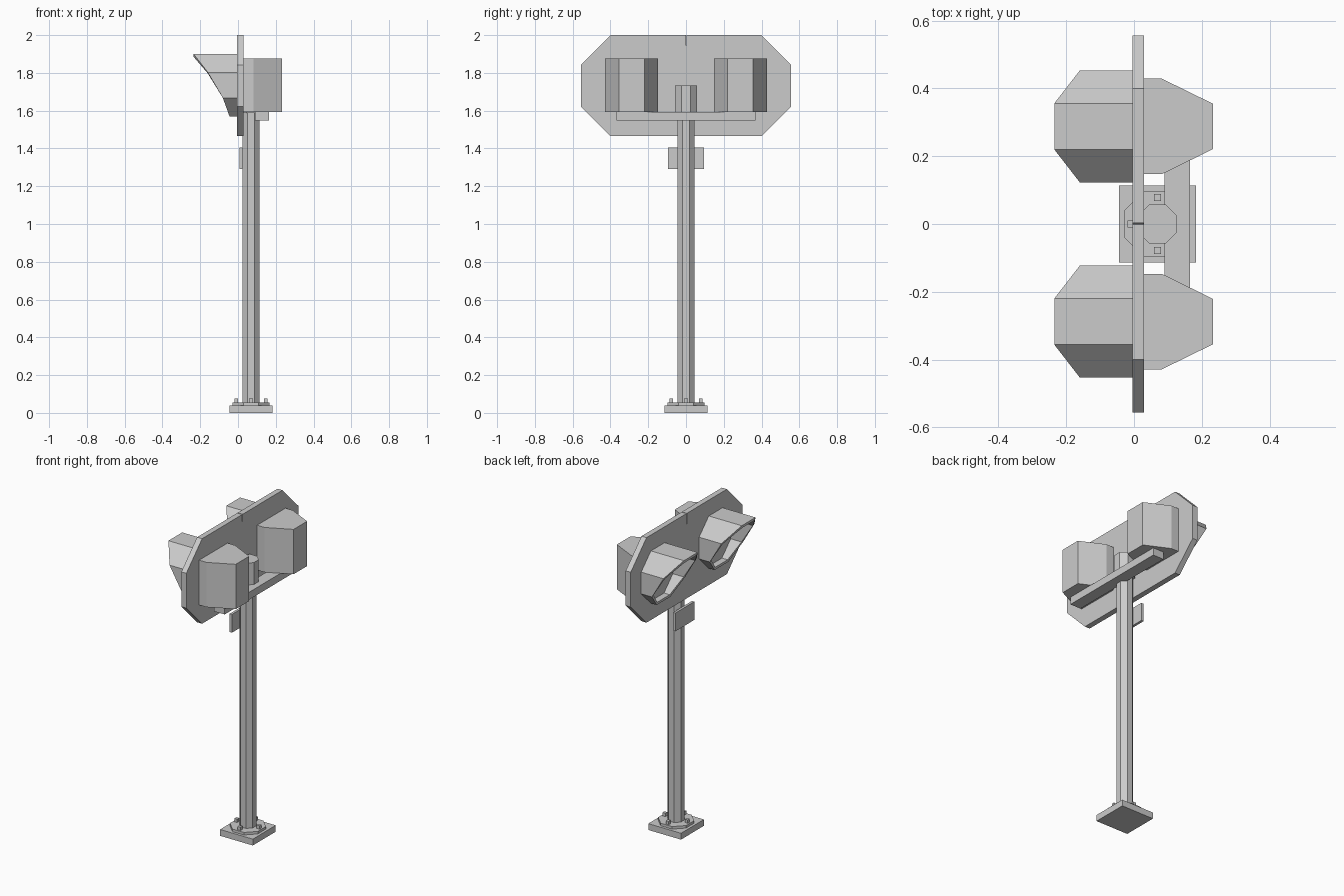
import bpy, bmesh, math

if "Cube" in bpy.data.objects:
    bpy.data.objects.remove(bpy.data.objects["Cube"])

grey = bpy.data.materials.new("light_grey")
grey.diffuse_color = (0.6, 0.6, 0.6, 1)
grey.use_nodes = True
grey.node_tree.nodes["Principled BSDF"].inputs["Base Color"].default_value = grey.diffuse_color
POST_X = 0.069


def make(name, verts, faces):
    me = bpy.data.meshes.new(name)
    me.from_pydata(verts, [], faces)
    bm = bmesh.new()
    bm.from_mesh(me)
    bmesh.ops.recalc_face_normals(bm, faces=bm.faces)
    bm.to_mesh(me)
    bm.free()
    me.materials.append(grey)
    ob = bpy.data.objects.new(name, me)
    bpy.context.collection.objects.link(ob)
    return ob


def prism(name, a, b):
    """Solid between two matching loops."""
    n = len(a)
    sides = [(i, (i + 1) % n, n + (i + 1) % n, n + i) for i in range(n)]
    return make(name, a + b, sides + [tuple(range(n)), tuple(range(n, 2 * n))])


def column(name, outline, z0, z1):
    return prism(name, [(x, y, z0) for x, y in outline], [(x, y, z1) for x, y in outline])


def box(name, x0, x1, y0, y1, z0, z1):
    return column(name, [(x0, y0), (x1, y0), (x1, y1), (x0, y1)], z0, z1)


def octagon(cx, cy, half):
    """Flat-sided octagon of the given half width."""
    r = half / math.cos(math.pi / 8)
    return [(cx + r * math.cos(math.pi * (k + 0.5) / 4),
             cy + r * math.sin(math.pi * (k + 0.5) / 4)) for k in range(8)]


# Base plate, flange and bolts
box("base_plate", -0.045, 0.183, -0.114, 0.114, 0, 0.04)
column("base_flange", octagon(POST_X, 0, 0.097), 0.04, 0.056)
for k in range(4):
    bx = POST_X + 0.078 * math.cos(k * math.pi / 2)
    by = 0.078 * math.sin(k * math.pi / 2)
    box("base_bolt", bx - 0.01, bx + 0.01, by - 0.01, by + 0.01, 0.05, 0.077)

# Post, top collar, cross bracket and small sign
column("post", octagon(POST_X, 0, 0.046), 0.05, 1.6)
column("post_collar", octagon(POST_X, 0, 0.058), 1.587, 1.732)
box("cross_bracket", 0.09, 0.165, -0.368, 0.368, 1.547, 1.594)
box("small_sign", 0.008, 0.024, -0.094, 0.094, 1.29, 1.405)

# Backing board with a hairline notch in the top edge
board = [(-0.4, 2.0), (-0.557, 1.842), (-0.557, 1.623), (-0.4, 1.465),
         (0.4, 1.465), (0.557, 1.623), (0.557, 1.842), (0.4, 2.0),
         (0.003, 2.0), (0.0, 1.9), (-0.001, 2.0)]
prism("backing_board", [(-0.005, y, z) for y, z in board], [(0.03, y, z) for y, z in board])


def visor_x(z):
    """Front edge of the visor: longest at the top, shortest at the bottom."""
    for limit, x in ((1.83, -0.235), (1.74, -0.16), (1.62, -0.08)):
        if z > limit:
            return x
    return -0.045


for cy in (-0.288, 0.288):
    # Lamp housing behind the board
    column("lamp_housing", [(0.03, cy - 0.141), (0.082, cy - 0.141), (0.233, cy - 0.067),
                            (0.233, cy + 0.067), (0.082, cy + 0.141), (0.03, cy + 0.141)],
           1.594, 1.876)
    # Hollow octagonal visor cut at a slant
    outer, inner = octagon(cy, 1.735, 0.165), octagon(cy, 1.735, 0.15)
    loops = [[(-0.005, y, z) for y, z in outer],
             [(visor_x(z), y, z) for y, z in outer],
             [(visor_x(z), y, z) for y, z in inner],
             [(-0.005, y, z) for y, z in inner]]
    faces = [(8 * r + i, 8 * r + (i + 1) % 8,
              8 * ((r + 1) % 4) + (i + 1) % 8, 8 * ((r + 1) % 4) + i)
             for r in range(4) for i in range(8)]
    make("visor", sum(loops, []), faces)
